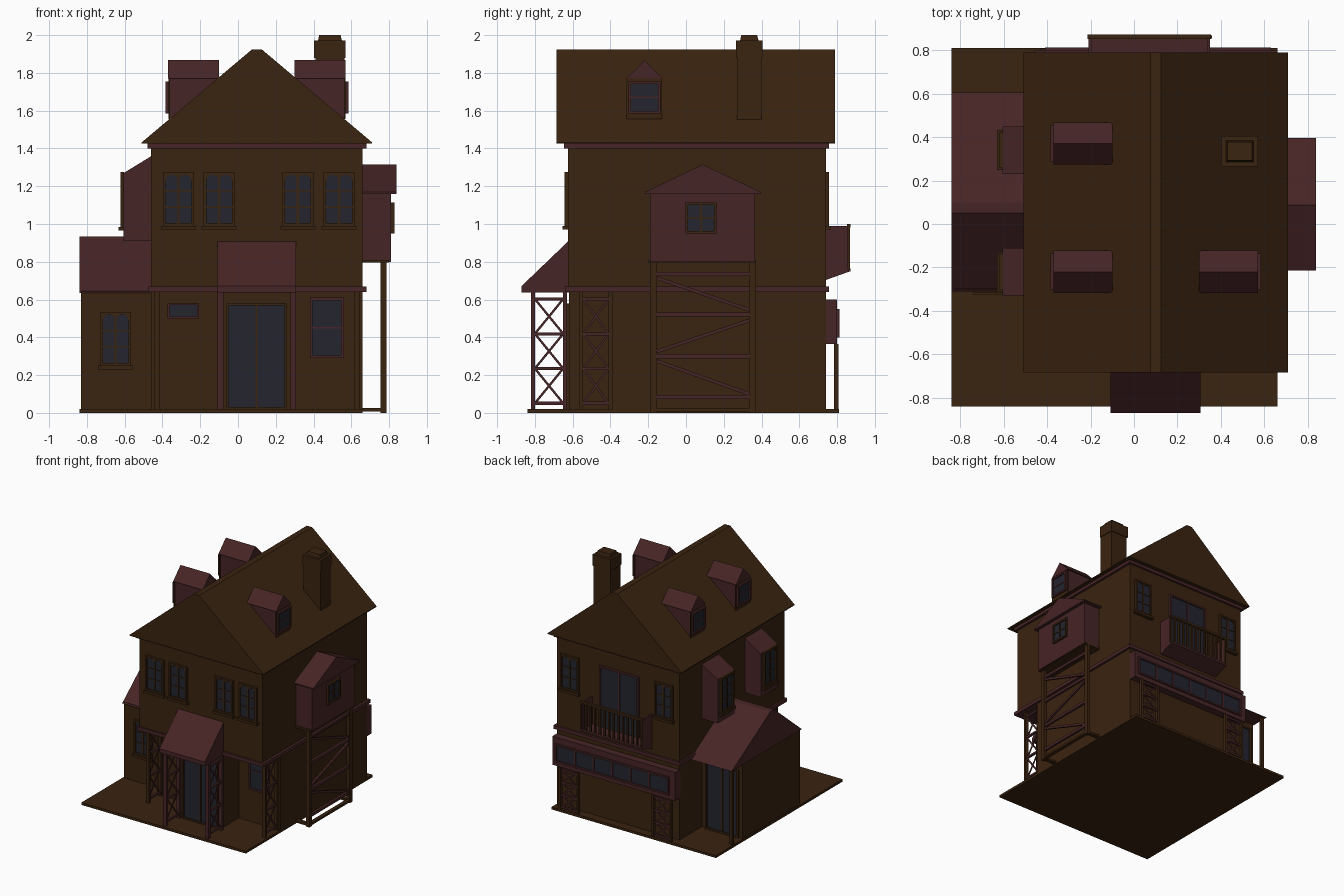
import bpy, bmesh, math
from mathutils import Matrix, Vector

if "Cube" in bpy.data.objects:
    bpy.data.objects.remove(bpy.data.objects["Cube"])


def material(name, rgb):
    m = bpy.data.materials.new(name)
    m.diffuse_color = (*rgb, 1)
    m.use_nodes = True
    m.node_tree.nodes["Principled BSDF"].inputs["Base Color"].default_value = m.diffuse_color
    return m


BROWN = material("dark brown timber", (.042, .017, .005))
RED = material("dark red wood", (.062, .018, .019))
GLASS = material("dark blue glass", (.017, .018, .028))


def prism(profile, t0, t1, axis="y"):
    """Solid: 2D profile (a, z) extruded along an axis."""
    return (profile, t0, t1, axis)


def box(x0, x1, y0, y1, z0, z1):
    return prism([(x0, z0), (x1, z0), (x1, z1), (x0, z1)], y0, y1)


def bar(a, b, w, t0, t1, axis="y"):
    """Straight slat between two points in a vertical plane."""
    a, b = Vector(a), Vector(b)
    d = (b - a).normalized() * w / 2
    n = Vector((-d.y, d.x))
    return prism([a - n, b - n, b + n, a + n], t0, t1, axis)


def part(name, mat, solids, M=Matrix()):
    bm = bmesh.new()
    for prof, t0, t1, axis in solids:
        rings = []
        for t in (t0, t1):
            rings.append([bm.verts.new(M @ Vector((p[0], t, p[1]) if axis == "y" else (t, p[0], p[1])))
                          for p in prof])
        n = len(prof)
        bm.faces.new(rings[0])
        bm.faces.new(rings[1])
        for i in range(n):
            j = (i + 1) % n
            bm.faces.new((rings[0][i], rings[0][j], rings[1][j], rings[1][i]))
    bmesh.ops.recalc_face_normals(bm, faces=bm.faces)
    me = bpy.data.meshes.new(name)
    bm.to_mesh(me)
    bm.free()
    me.materials.append(mat)
    ob = bpy.data.objects.new(name, me)
    bpy.context.collection.objects.link(ob)
    return ob


def window(name, pos, ang, w, h, cols=2, rows=2, mat=BROWN, arch=False, sill=False, f=.014):
    """Framed window; pos is bottom centre on the wall, ang 0 faces the front."""
    M = Matrix.Translation(pos) @ Matrix.Rotation(math.radians(ang), 4, "Z")
    s = [box(-w/2, -w/2 + f, -.018, 0, 0, h), box(w/2 - f, w/2, -.018, 0, 0, h),
         box(-w/2, w/2, -.018, 0, 0, f), box(-w/2, w/2, -.018, 0, h - f, h)]
    iw, ih = w - 2*f, h - 2*f
    for i in range(1, cols):
        x = -iw/2 + iw*i/cols
        s.append(box(x - .006, x + .006, -.014, 0, f, h - f))
    for i in range(1, rows):
        z = f + ih*i/rows
        s.append(box(-iw/2, iw/2, -.012, 0, z - .004, z + .004))
    if arch:  # corner fillets that round each pane's head
        r = iw/cols/2
        for i in range(cols):
            cx, cz = -iw/2 + r*(2*i + 1), h - f - r
            for sd in (-1, 1):
                arc = [(cx + sd*r*math.cos(k*math.pi/8), cz + r*math.sin(k*math.pi/8)) for k in range(5)]
                s.append(prism(arc + [(cx + sd*r, cz + r)], -.014, 0))
    if sill:
        s.append(box(-w/2 - .01, w/2 + .01, -.028, 0, -.02, 0))
    part(name + "_frame", mat, s, M)
    part(name + "_glass", GLASS, [box(-iw/2, iw/2, -.007, 0, f, h - f)], M)


def lattice(name, axis, t0, t1, a0, a1, z0, z1, cells, post_mat):
    """Two posts with rails and crossed slats between."""
    p = .02
    posts = [prism([(a, z0), (a + p, z0), (a + p, z1), (a, z1)], t0, t1, axis) for a in (a0, a1 - p)]
    part(name + "_posts", post_mat, posts)
    tm, bars = (t0 + t1)/2, []
    lo, hi = z0 + .05*(z1 - z0), z1 - .06*(z1 - z0)
    step = (hi - lo)/cells
    for i in range(cells + 1):
        bars.append(bar((a0, lo + i*step), (a1, lo + i*step), .016, tm - .008, tm + .008, axis))
    for i in range(cells):
        zb, zt = lo + i*step, lo + (i + 1)*step
        bars.append(bar((a0 + p, zb), (a1 - p, zt), .012, tm - .006, tm, axis))
        bars.append(bar((a0 + p, zt), (a1 - p, zb), .012, tm, tm + .006, axis))
    part(name + "_slats", RED, bars)


# Base and main walls (ground floor recessed under the upper floor)
part("base_slab", BROWN, [box(-.84, .66, -.84, .81, 0, .02)])
part("ground_floor", BROWN, [box(-.46, .66, -.39, .74, .02, .65)])
part("entrance_lobby", BROWN, [box(-.085, .28, -.62, -.39, .02, .65)])
part("upper_floor", BROWN, [box(-.46, .66, -.625, .74, .65, 1.425)])
part("floor_trim", RED, [box(-.475, .68, -.64, .757, .64, .668)])
part("eave_trim", RED, [box(-.48, .68, -.645, .757, 1.4, 1.428)])

# Main roof and chimney
part("main_roof", BROWN, [prism([(-.51, 1.425), (.71, 1.425), (.71, 1.432), (.125, 1.925),
                                 (.075, 1.925), (-.51, 1.432)], -.685, .79)])
part("chimney", BROWN, [box(.41, .565, .27, .4, 1.5, 1.89)])
cap = part("chimney_cap", BROWN, [box(.403, .57, .265, .405, 1.88, 2)])
for v in cap.data.vertices:
    if v.co.z > 1.95:  # taper the very top
        v.co.x = .487 + (v.co.x - .487)*.68
        v.co.y = .335 + (v.co.y - .335)*.6
part("chimney_collar", BROWN, [box(.403, .57, .265, .405, 1.88, 1.972)])

# Roof dormers
for i, (side, y) in enumerate(((-1, .37), (-1, -.22), (1, -.22))):
    X = lambda d: .1 + side*d
    a, b = sorted((X(.465), X(.2)))
    part(f"dormer_{i}_walls", RED, [box(a, b, y - .085, y + .085, 1.56, 1.78)])
    a, b = sorted((X(.47), X(.2)))
    part(f"dormer_{i}_roof", RED, [prism([(y - .097, 1.77), (y + .097, 1.77), (y, 1.868)], a, b, "x")])
    a, b = sorted((X(.468), X(.46)))
    part(f"dormer_{i}_face", BROWN, [box(a, b, y - .094, y + .094, 1.555, 1.77)])
    window(f"dormer_{i}_window", (X(.466), y, 1.585), 90*side, .17, .17, 1, 2, RED)

# Upper windows, front and back
for i, x in enumerate((-.315, -.1, .317, .535)):
    window(f"front_upper_window_{i}", (x, -.625, .99), 0, .164, .285, 2, 3, arch=True, sill=True)
for i, x in enumerate((-.32, .535)):
    window(f"back_upper_window_{i}", (x, .74, .99), 180, .164, .285, 2, 3, arch=True, sill=True)

# Left bays with sloping tops
for i, y in enumerate((.34, -.22)):
    part(f"bay_{i}", RED, [prism([(-.45, .91), (-.605, .91), (-.605, 1.27), (-.45, 1.365)], y - .11, y + .11)])
    window(f"bay_window_{i}", (-.604, y, .985), -90, .164, .29, 2, 3, arch=True, sill=True)

# Left annex: walls, red ridge roof, back doors and post
part("annex_walls", BROWN, [box(-.83, -.45, -.3, .45, .02, .645)])
part("annex_roof", RED, [prism([(-.31, .635), (.605, .635), (.1, .935), (.05, .935)], -.84, -.45, "x")])
part("annex_post", BROWN, [box(-.83, -.805, .56, .585, .02, .64)])
window("annex_window", (-.648, -.3, .25), 0, .164, .285, 2, 3, arch=True, sill=True)
window("annex_doors", (-.65, .45, .02), 180, .3, .56, 2, 1)

# Front entrance: doors, porch roof, lattices
window("front_doors", (.098, -.62, .02), 0, .32, .56, 2, 1, f=.012)
part("porch_roof", RED, [prism([(-.87, .638), (-.87, .672), (-.62, .912), (-.62, .638)], -.108, .307, "x")])
for n, x in (("left", -.108), ("right", .277)):
    lattice(f"porch_lattice_{n}", "x", x, x + .03, -.82, -.63, .02, .64, 3, RED)
for n, x in (("left", -.445), ("right", .615)):
    lattice(f"corner_lattice_{n}", "x", x, x + .03, -.565, -.39, .02, .64, 3, BROWN)
window("front_ground_window", (.47, -.39, .29), 0, .18, .32, 1, 2, RED)
window("front_small_window", (-.29, -.39, .5), 0, .165, .08, 1, 1, RED, f=.01)

# Right oriel room on a braced timber stand
part("oriel_room", RED, [box(.65, .81, -.19, .365, .8, 1.17)])
part("oriel_roof", RED, [prism([(-.215, 1.16), (.395, 1.16), (.395, 1.17), (.088, 1.315), (-.215, 1.17)],
                               .65, .838, "x")])
window("oriel_window", (.81, .08, .95), 90, .165, .165, 2, 2)
posts = [box(.755, .785, y, y + .035, 0, .8) for y in (-.19, .335)]
posts += [box(.65, .785, y, y + .035, .008, .025) for y in (-.19, .335)]
part("oriel_posts", BROWN, posts + [box(.755, .785, -.19, .37, .008, .025), box(.65, .8, -.2, .37, .795, .81)])
L, R = -.155, .335
braces = [bar((L, z), (R, z), .022, .76, .78, "x") for z in (.735, .52, .3, .085)]
braces += [bar((L, p), (R, q), .018, .762, .778, "x") for p, q in ((.715, .545), (.325, .49), (.275, .1))]
part("oriel_braces", RED, braces)

# Back: window strip, lattices, balcony with doors
part("back_window_box", RED, [box(-.46, .66, .73, .8, .365, .6)])
window("back_window_strip", (.11, .795, .4), 180, 1.04, .15, 6, 1, RED)
for n, x in (("left", -.43), ("right", .42)):
    lattice(f"back_lattice_{n}", "y", .783, .808, x, x + .18, .02, .365, 3, BROWN)
window("balcony_doors", (.085, .74, .75), 180, .36, .52, 2, 1, RED)
part("balcony_floor", RED, [prism([(.73, .7), (.87, .75), (.87, .765), (.73, .765)], -.21, .35, "x")])
part("balcony_sides", RED, [box(x, x + .014, .74, .86, .75, .99) for x in (-.21, .336)])
rail = [box(-.215, .355, .852, .872, .982, 1.0)]
rail += [box(-.208 + i*.0425, -.194 + i*.0425, .855, .869, .76, .985) for i in range(14)]
part("balcony_railing", BROWN, rail)
